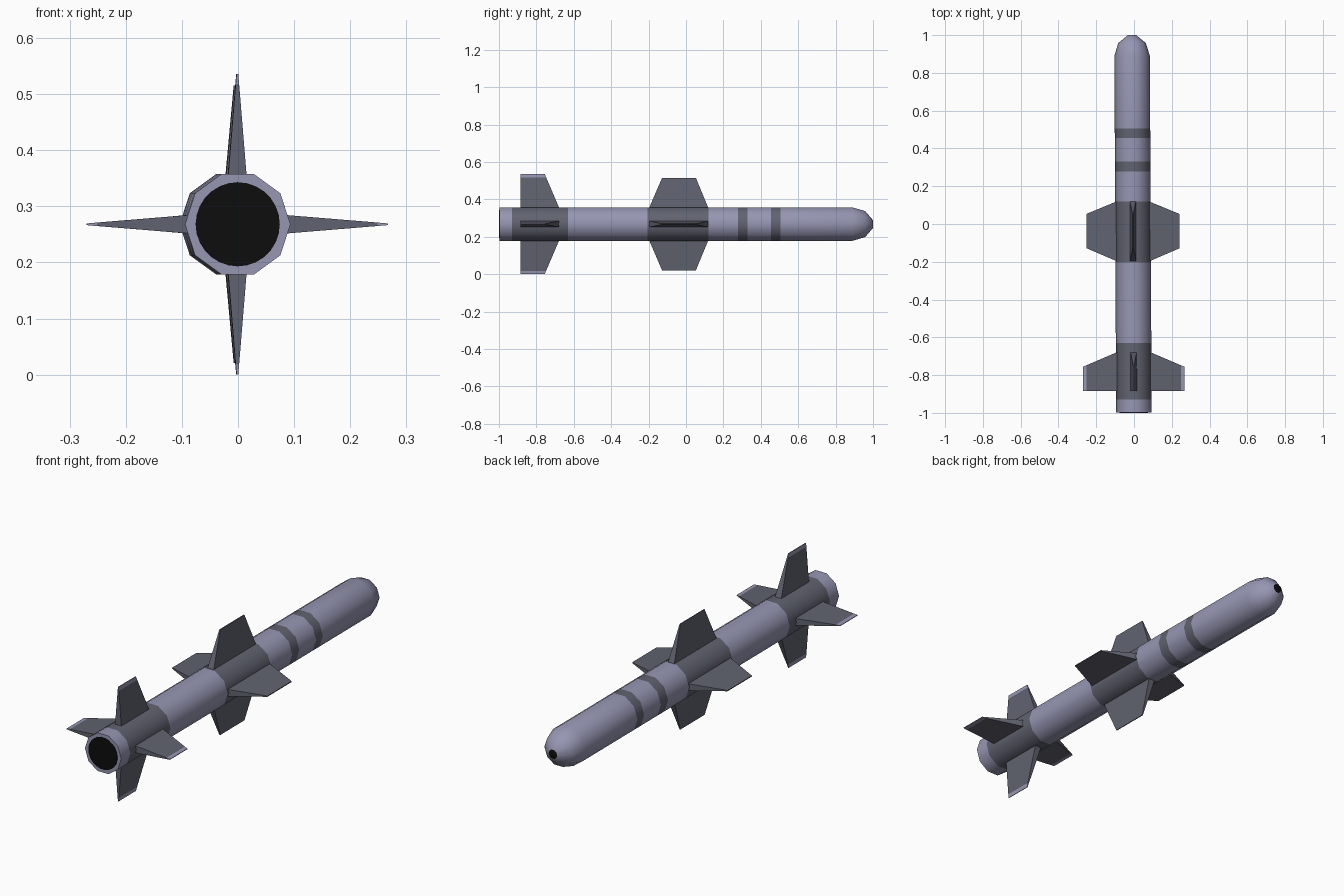
import bpy, bmesh, math

if "Cube" in bpy.data.objects:
    bpy.data.objects.remove(bpy.data.objects["Cube"])

CZ = 0.268  # height of the body axis


def axis_x(y):
    # the body runs very slightly off the y axis
    return -0.0055 - 0.005 * y


def material(name, rgb):
    m = bpy.data.materials.new(name)
    m.diffuse_color = (*rgb, 1)
    m.use_nodes = True
    m.node_tree.nodes["Principled BSDF"].inputs["Base Color"].default_value = m.diffuse_color
    return m


light = material("light blue grey", (0.305, 0.305, 0.45))
dark = material("dark grey", (0.118, 0.124, 0.16))
black = material("black", (0.004, 0.004, 0.004))


def finish(bm, name, mats):
    bmesh.ops.recalc_face_normals(bm, faces=bm.faces)
    for v in bm.verts:
        v.co.x += axis_x(v.co.y)
        v.co.z += CZ
    me = bpy.data.meshes.new(name)
    bm.to_mesh(me)
    bm.free()
    for m in mats:
        me.materials.append(m)
    ob = bpy.data.objects.new(name, me)
    bpy.context.collection.objects.link(ob)
    return ob


def ring(bm, y, r, n):
    return [bm.verts.new((r * math.cos(2 * math.pi * i / n), y,
                          r * math.sin(2 * math.pi * i / n))) for i in range(n)]


def tube(name, profile, n, mats):
    # profile rows: y, radius, colour index of the section that follows
    bm = bmesh.new()
    rings = [ring(bm, y, r, n) for y, r, _ in profile]
    for a, b, row in zip(rings, rings[1:], profile):
        for i in range(n):
            f = bm.faces.new((a[i], a[(i + 1) % n], b[(i + 1) % n], b[i]))
            f.material_index = row[2]
    bm.faces.new(rings[0]).material_index = profile[0][2]
    bm.faces.new(rings[-1]).material_index = profile[-1][2]
    return finish(bm, name, mats)


# ten-sided body with painted bands, rounded nose and black nose tip
R = 0.094
body = tube("body", [
    (-0.998, R, 0), (-0.93, R, 1), (-0.63, R, 0), (-0.205, R, 1),
    (0.12, R, 0), (0.277, R, 1), (0.33, R, 0), (0.455, R, 1), (0.505, R, 0),
    (0.89, R, 0), (0.958, 0.073, 0), (1.0, 0.022, 2)], 10, [light, dark, black])
bpy.context.view_layer.objects.active = body
body.select_set(True)
bpy.ops.object.shade_smooth_by_angle(angle=math.radians(42))

# black exhaust disc at the rear
tube("exhaust_disc", [(-1.0, 0.075, 0), (-0.996, 0.075, 0)], 28, [black])


def fin(name, turn, stations):
    # stations rows: radius, rear y, front y, half thickness, colour beyond it
    bm = bmesh.new()
    c, s = round(math.cos(turn)), round(math.sin(turn))
    rows = []
    for r, y0, y1, t, _ in stations:
        pts = [(-t, y0), (t, y0), (t, y1), (-t, y1)]
        rows.append([bm.verts.new((r * c - w * s, y, r * s + w * c)) for w, y in pts])
    for a, b, st in zip(rows, rows[1:], stations):
        for i in range(4):
            f = bm.faces.new((a[i], a[(i + 1) % 4], b[(i + 1) % 4], b[i]))
            f.material_index = st[4]
    bm.faces.new(rows[0])
    bm.faces.new(rows[-1]).material_index = stations[-1][4]
    finish(bm, name, [dark, light])


# four mid fins and four tail fins with light tips
for k, side in enumerate(("right", "top", "left", "bottom")):
    turn = k * math.pi / 2
    fin("mid_fin_" + side, turn, [
        (0.08, -0.2, 0.122, 0.017, 0), (0.247, -0.128, 0.053, 0.002, 0)])
    fin("tail_fin_" + side, turn, [
        (0.08, -0.885, -0.675, 0.017, 0), (0.25, -0.885, -0.748, 0.0031, 1),
        (0.268, -0.885, -0.755, 0.0015, 1)])
